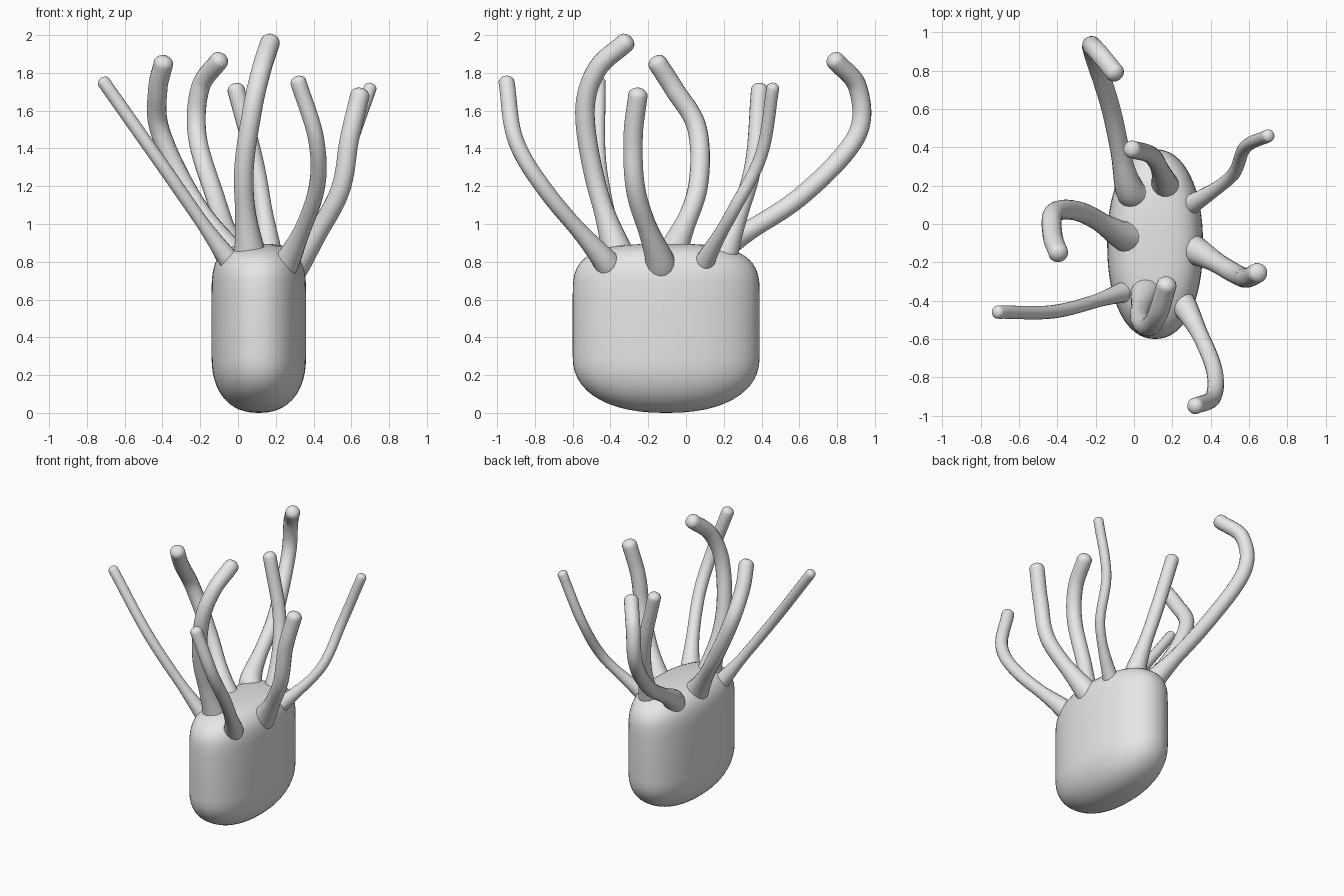
import bpy, bmesh, math
from mathutils import Vector

if "Cube" in bpy.data.objects:
    bpy.data.objects.remove(bpy.data.objects["Cube"])

grey = bpy.data.materials.new("plain_grey")
grey.use_nodes = True
grey.diffuse_color = (0.8, 0.8, 0.8, 1)
grey.node_tree.nodes["Principled BSDF"].inputs["Base Color"].default_value = grey.diffuse_color


def spline(pts, steps=10):
    """Smooth Catmull-Rom path through the points."""
    p = [2 * pts[0] - pts[1]] + pts + [2 * pts[-1] - pts[-2]]
    out = []
    for a, b, c, d in zip(p, p[1:], p[2:], p[3:]):
        for k in range(steps):
            t = k / steps
            out.append(0.5 * (2 * b + (c - a) * t + (2 * a - 5 * b + 4 * c - d) * t ** 2
                              + (3 * b - a - 3 * c + d) * t ** 3))
    return out + [pts[-1]]


def loft(name, rings):
    """Closed smooth skin over a list of equal rings."""
    bm = bmesh.new()
    loops = [[bm.verts.new(v) for v in ring] for ring in rings]
    n = len(loops[0])
    for lo, hi in zip(loops, loops[1:]):
        for i in range(n):
            j = (i + 1) % n
            bm.faces.new((lo[i], lo[j], hi[j], hi[i]))
    bm.faces.new(loops[0][::-1])
    bm.faces.new(loops[-1])
    bmesh.ops.recalc_face_normals(bm, faces=bm.faces)
    for f in bm.faces:
        f.smooth = True
    mesh = bpy.data.meshes.new(name)
    bm.to_mesh(mesh)
    bm.free()
    mesh.materials.append(grey)
    bpy.context.collection.objects.link(bpy.data.objects.new(name, mesh))


# Body: oval column with a rounded underside and fuller shoulders
CENTRE, RX, RY, HEIGHT = Vector((0.11, -0.105, 0)), 0.25, 0.495, 0.895


def power(v, e):
    return math.copysign(abs(v) ** e, v)


def oval(scale, z, n=64):
    angles = [math.tau * i / n for i in range(n)]
    return [CENTRE + Vector((scale * RX * power(math.cos(a), 0.91),
                             scale * RY * power(math.sin(a), 0.91), z)) for a in angles]


def rounded_end(z_side, z_end, p, steps=14):
    """Rings from the upright wall in to the flat end, as a superellipse."""
    rings = []
    for i in range(steps):
        a = math.pi / 2 * i / (steps - 0.9)
        rings.append(oval(math.cos(a) ** (2 / p),
                          z_side + (z_end - z_side) * math.sin(a) ** (2 / p)))
    return rings


loft("body", rounded_end(0.3, 0, 2.3)[::-1] + rounded_end(0.62, HEIGHT, 3.2))


def tentacle(name, r, points, sides=16):
    # Root continues down into the body
    pts = [Vector(p) for p in points]
    core = CENTRE.lerp(pts[0], 0.75)
    core.x, core.z = CENTRE.x, 0.66
    path = spline([pts[0].lerp(core, 0.45)] + pts)
    # Flared root, then an even tube
    radii, dist = [], 0
    for i, p in enumerate(path):
        dist += (p - path[max(i - 1, 0)]).length
        radii.append(r * (1 + 0.9 * max(0, 1 - dist / 0.36) ** 1.5))
    # Rounded tip
    end, aim = path[-1], (path[-1] - path[-2]).normalized()
    for k in range(1, 6):
        a = 1.48 * k / 5
        path.append(end + aim * r * 0.8 * math.sin(a))
        radii.append(r * math.cos(a))
    # Rings carried along the path without twisting
    side = Vector((0.3, 0.9, 0.1))
    rings = []
    for i, p in enumerate(path):
        t = (path[min(i + 1, len(path) - 1)] - path[max(i - 1, 0)]).normalized()
        side = (side - t * side.dot(t)).normalized()
        up = t.cross(side)
        rings.append([p + radii[i] * (side * math.cos(math.tau * k / sides)
                                      + up * math.sin(math.tau * k / sides)) for k in range(sides)])
    loft(name, rings)


# Tentacles: radius, then a few points from root to tip
tentacle("tentacle_back", 0.05,
         [(-0.03, 0.2, 0.88), (-0.12, 0.6, 1.14), (-0.215, 0.9, 1.46),
          (-0.2, 0.91, 1.72), (-0.1, 0.79, 1.865)])
tentacle("tentacle_back_inner", 0.046,
         [(0.16, 0.21, 0.86), (0.1, 0.35, 1.28), (-0.01, 0.39, 1.71)])
tentacle("tentacle_back_left", 0.034,
         [(0.31, 0.11, 0.82), (0.51, 0.25, 1.07), (0.58, 0.4, 1.37), (0.7, 0.46, 1.72)])
tentacle("tentacle_left", 0.052,
         [(0.32, -0.14, 0.81), (0.53, -0.26, 1.15), (0.59, -0.28, 1.45), (0.645, -0.255, 1.68)])
tentacle("tentacle_front_left", 0.043,
         [(0.27, -0.44, 0.82), (0.41, -0.73, 1.16), (0.415, -0.9, 1.44), (0.32, -0.95, 1.75)])
tentacle("tentacle_front_tall", 0.052,
         [(0.06, -0.37, 0.87), (0.03, -0.485, 1.25), (0.075, -0.535, 1.6),
          (0.125, -0.47, 1.82), (0.17, -0.32, 1.96)])
tentacle("tentacle_front_right", 0.035,
         [(-0.07, -0.36, 0.84), (-0.4, -0.455, 1.31), (-0.71, -0.46, 1.75)])
tentacle("tentacle_right", 0.052,
         [(-0.06, -0.06, 0.87), (-0.27, 0.06, 1.18), (-0.415, 0.06, 1.5),
          (-0.425, -0.06, 1.71), (-0.395, -0.15, 1.85)])
